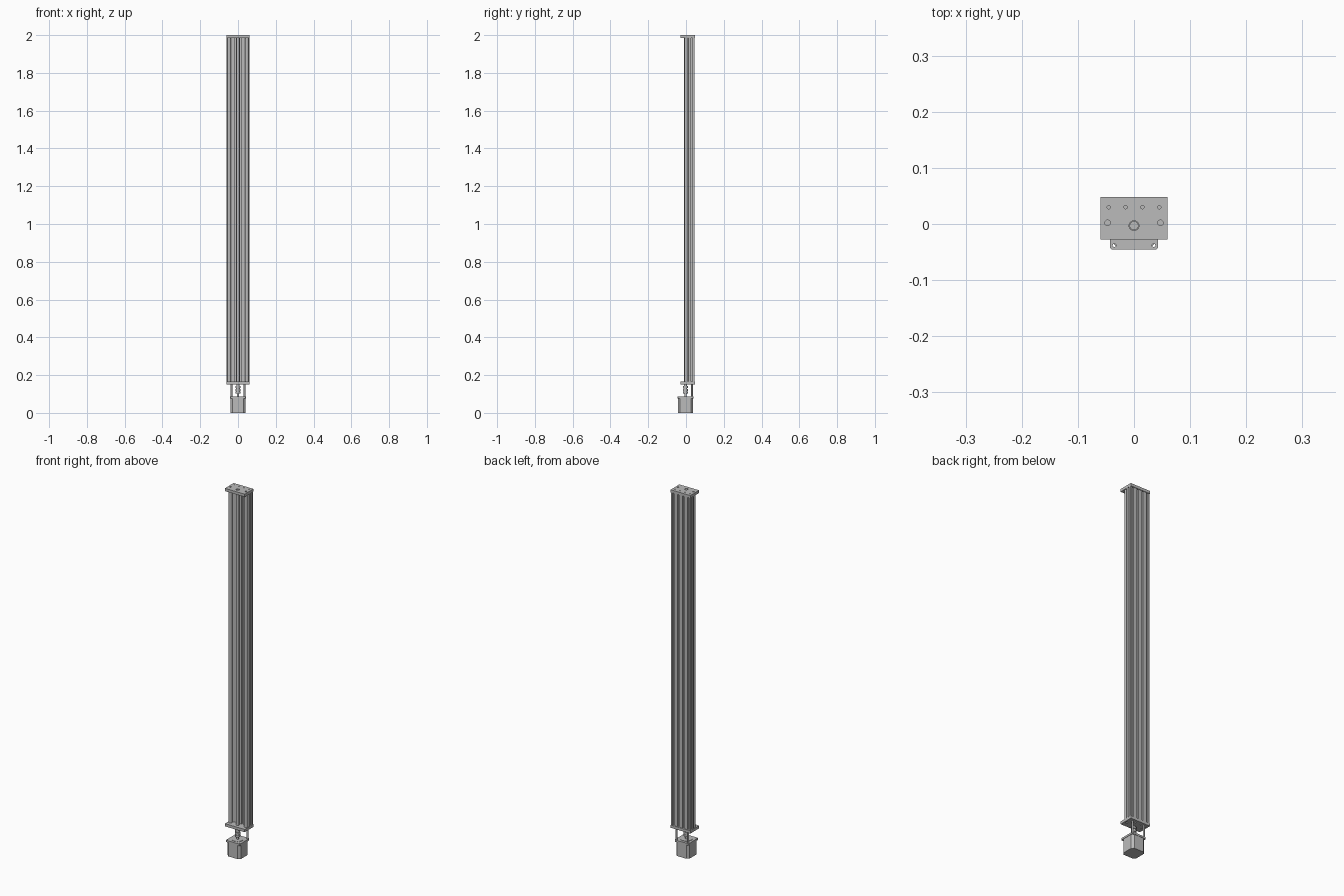
import bpy, bmesh, math
from mathutils import Vector, Matrix

cube = bpy.data.objects.get("Cube")
if cube:
    bpy.data.objects.remove(cube, do_unlink=True)

grey = bpy.data.materials.new("machined grey")
grey.use_nodes = True
grey.diffuse_color = (0.5, 0.5, 0.5, 1)
grey.node_tree.nodes["Principled BSDF"].inputs["Base Color"].default_value = grey.diffuse_color

SCREW_Y = -0.003
PLATE_LOW, PLATE_HIGH, THICK = 0.15, 1.985, 0.015
RAIL_X, RAIL_Y = 0.047, 0.002


def extrude(name, points, z0, z1, smooth=False):
    """Extrude a closed xy outline from z0 to z1."""
    bm = bmesh.new()
    face = bm.faces.new([bm.verts.new((x, y, z0)) for x, y in points])
    out = bmesh.ops.extrude_face_region(bm, geom=[face])
    bmesh.ops.translate(bm, vec=(0, 0, z1 - z0),
                        verts=[g for g in out["geom"] if isinstance(g, bmesh.types.BMVert)])
    bmesh.ops.recalc_face_normals(bm, faces=bm.faces)
    mesh = bpy.data.meshes.new(name)
    bm.to_mesh(mesh)
    bm.free()
    mesh.materials.append(grey)
    obj = bpy.data.objects.new(name, mesh)
    bpy.context.collection.objects.link(obj)
    if smooth:
        bpy.ops.object.select_all(action="DESELECT")
        obj.select_set(True)
        bpy.context.view_layer.objects.active = obj
        bpy.ops.object.shade_smooth_by_angle(angle=math.radians(35))
    return obj


def circle(x, y, r, n=24):
    return [(x + r * math.cos(math.tau * i / n), y + r * math.sin(math.tau * i / n)) for i in range(n)]


def rod(name, x, y, r, z0, z1, n=24):
    return extrude(name, circle(x, y, r, n), z0, z1, True)


def box(x0, x1, y0, y1, cut=0.0):
    """Rectangle outline, with optional chamfered corners."""
    if not cut:
        return [(x0, y0), (x1, y0), (x1, y1), (x0, y1)]
    return [(x0 + cut, y0), (x1 - cut, y0), (x1, y0 + cut), (x1, y1 - cut),
            (x1 - cut, y1), (x0 + cut, y1), (x0, y1 - cut), (x0, y0 + cut)]


def drill(obj, holes):
    """Cut holes given as (x, y, radius, z0, z1)."""
    for x, y, r, z0, z1 in holes:
        cutter = extrude("cutter", circle(x, y, r), z0, z1)
        mod = obj.modifiers.new("hole", "BOOLEAN")
        mod.operation, mod.solver, mod.object = "DIFFERENCE", "EXACT", cutter
        bpy.context.view_layer.objects.active = obj
        bpy.ops.object.modifier_apply(modifier=mod.name)
        bpy.data.objects.remove(cutter, do_unlink=True)


# T-slot extrusion: walk the four sides, dropping a slot at every cell centre
half_slot = [(0.004, 0), (0.004, 0.002), (0.007, 0.002), (0.007, 0.004), (0.004, 0.008)]
slot = [(-a, d) for a, d in half_slot] + [(a, d) for a, d in reversed(half_slot)]
outline = []
for side in range(4):
    turn = Matrix.Rotation(side * math.pi / 2, 2)
    length, depth = ((0.06, 0.015), (0.015, 0.06))[side % 2]
    outline.append(turn @ Vector((-length, -depth)))
    cells = (-0.045, -0.015, 0.015, 0.045) if side % 2 == 0 else (0,)
    for c in cells:
        outline += [turn @ Vector((c + a, d - depth)) for a, d in slot]
extrude("slotted_beam", [(p.x, p.y + 0.03) for p in outline], PLATE_LOW + THICK, PLATE_HIGH)

# Round guide rails on narrow supports
for side, x in (("right", -RAIL_X), ("left", RAIL_X)):
    rod(side + "_guide_rail", x, RAIL_Y, 0.01, PLATE_LOW + THICK, PLATE_HIGH)
    extrude(side + "_rail_support",
            [(x - 0.004, RAIL_Y), (x + 0.004, RAIL_Y), (x + 0.004, 0.011), (x + 0.01, 0.012),
             (x + 0.01, 0.015), (x - 0.01, 0.015), (x - 0.01, 0.012), (x - 0.004, 0.011)],
            PLATE_LOW + THICK, PLATE_HIGH)

# Lead screw and its motor coupling
rod("lead_screw", 0, SCREW_Y, 0.008, 0.125, 1.996)
rod("motor_shaft", 0, SCREW_Y, 0.006, 0.08, 0.125)
for i in range(3):
    z = 0.102 + i * 0.015
    rod("coupling_ring_%d" % (i + 1), 0, SCREW_Y, 0.0135, z, z + 0.01)
rod("coupling_core", 0, SCREW_Y, 0.0095, 0.102, 0.142)

# End plates with bearing bore, rail holes and beam screws
for name, z, outer in (("bottom_plate", PLATE_LOW, PLATE_LOW), ("top_plate", PLATE_HIGH, 2.0)):
    plate = extrude(name, box(-0.06, 0.06, -0.028, 0.048), z, z + THICK)
    holes = [(0, SCREW_Y, 0.0088, z - 0.01, z + THICK + 0.01)]
    holes += [(s * RAIL_X, RAIL_Y, 0.005, outer - 0.005, outer + 0.005) for s in (-1, 1)]
    holes += [(x, 0.03, 0.003, outer - 0.004, outer + 0.004) for x in (-0.045, -0.015, 0.015, 0.045)]
    drill(plate, holes)

# Motor: chamfered body, square mounting flange, pilot boss
def motor_outline(h, cut):
    return box(-h, h, SCREW_Y - h, SCREW_Y + h, cut)

extrude("motor_body", motor_outline(0.0405, 0.012), 0, 0.076)
flange = extrude("motor_flange", motor_outline(0.0425, 0.003), 0.076, 0.086)
drill(flange, [(sx * 0.035, SCREW_Y + sy * 0.035, 0.003, 0.07, 0.09) for sx in (-1, 1) for sy in (-1, 1)])
rod("motor_boss", 0, SCREW_Y, 0.03, 0.086, 0.088, 32)

# Standoffs between the motor flange and the bottom plate
for side, x in (("right", -0.035), ("left", 0.035)):
    rod(side + "_standoff", x, SCREW_Y + 0.035, 0.005, 0.086, PLATE_LOW, 16)
